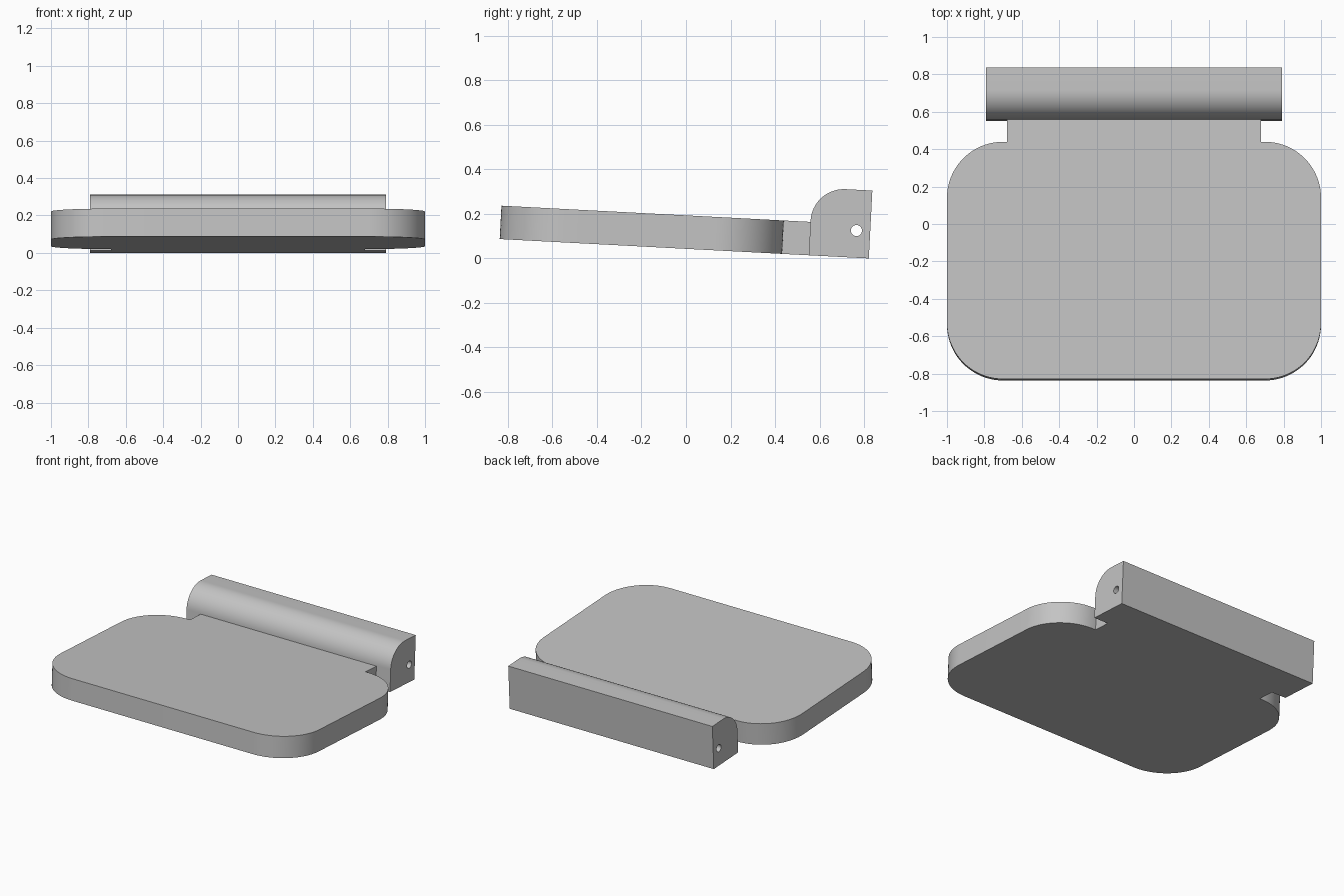
import bpy
import bmesh
from math import cos, sin, pi, radians
from mathutils import Matrix, Vector

default = bpy.data.objects.get("Cube")
if default:
    bpy.data.objects.remove(default)

grey = bpy.data.materials.new("plain grey")
grey.use_nodes = True
color = (0.55, 0.55, 0.55, 1)
grey.diffuse_color = color
grey.node_tree.nodes["Principled BSDF"].inputs["Base Color"].default_value = color

# The whole part tips back about the lower rear edge of the barrel
TILT = Matrix.Translation((0, 0.821, 0)) @ Matrix.Rotation(radians(-3), 4, "X")
BARREL_FRONT = -0.27


def arc(cx, cy, r, start, end, steps=20):
    angles = [radians(start + (end - start) * i / steps) for i in range(steps + 1)]
    return [(cx + r * cos(a), cy + r * sin(a)) for a in angles]


def extrude(name, points, direction):
    """Extrude a closed outline of 3D points into a solid."""
    bm = bmesh.new()
    face = bm.faces.new([bm.verts.new(p) for p in points])
    result = bmesh.ops.extrude_face_region(bm, geom=[face])
    moved = [g for g in result["geom"] if isinstance(g, bmesh.types.BMVert)]
    bmesh.ops.translate(bm, verts=moved, vec=Vector(direction))
    bmesh.ops.recalc_face_normals(bm, faces=bm.faces)
    mesh = bpy.data.meshes.new(name)
    bm.to_mesh(mesh)
    bm.free()
    mesh.materials.append(grey)
    obj = bpy.data.objects.new(name, mesh)
    bpy.context.collection.objects.link(obj)
    obj.matrix_world = TILT
    return obj


def activate(obj):
    bpy.ops.object.select_all(action="DESELECT")
    obj.select_set(True)
    bpy.context.view_layer.objects.active = obj


# Rounded plate with a narrower neck at the rear
front, back, r, neck = -1.66, -0.39, 0.3, 0.68
half = arc(1 - r, front + r, r, -90, 0) + arc(1 - r, back - r, r, 0, 90)
half += [(neck, back), (neck, BARREL_FRONT)]
outline = half + [(-x, y) for x, y in reversed(half)]
plate = extrude("plate", [(x, y, 0) for x, y in outline], (0, 0, 0.15))

# Hinge barrel with a rounded upper front edge
width, height, round_r = 0.79, 0.305, 0.15
profile = [(BARREL_FRONT, 0), (0, 0), (0, height)]
profile += arc(BARREL_FRONT + round_r, height - round_r, round_r, 90, 180)
barrel = extrude("hinge_barrel", [(-width, y, z) for y, z in profile], (2 * width, 0, 0))

# Pin hole along the barrel
ring = arc(-0.062, 0.122, 0.025, 0, 360, 32)[:-1]
cutter = extrude("pin_hole_cutter", [(-1, y, z) for y, z in ring], (2, 0, 0))
cutter.hide_render = True
bpy.context.view_layer.update()
activate(barrel)
cut = barrel.modifiers.new("pin hole", "BOOLEAN")
cut.operation = "DIFFERENCE"
cut.solver = "EXACT"
cut.object = cutter
bpy.ops.object.modifier_apply(modifier=cut.name)
bpy.data.objects.remove(cutter)

for obj in (plate, barrel):
    activate(obj)
    bpy.ops.object.shade_smooth_by_angle(angle=radians(30))
